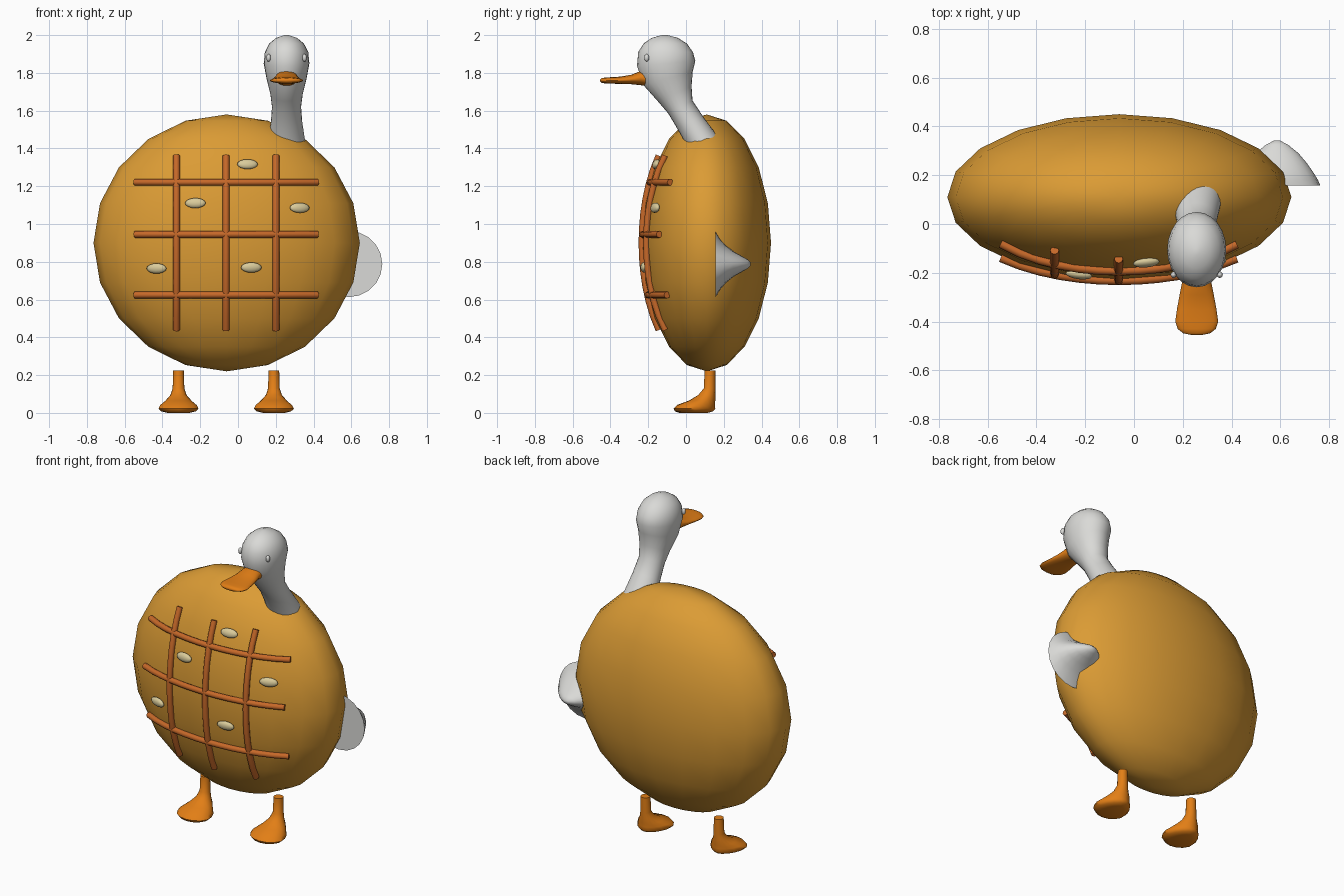
import bpy, bmesh, math
from math import sin, cos, radians, pi, sqrt
from mathutils import Vector

cube = bpy.data.objects.get("Cube")
if cube:
    bpy.data.objects.remove(cube, do_unlink=True)


def material(name, r, g, b):
    m = bpy.data.materials.new(name)
    m.use_nodes = True
    m.diffuse_color = (r, g, b, 1)
    m.node_tree.nodes["Principled BSDF"].inputs["Base Color"].default_value = (r, g, b, 1)
    return m


CRUST = material("golden crust", 0.71, 0.33, 0.035)
STRIP = material("baked strip", 0.57, 0.14, 0.022)
ORANGE = material("bill orange", 0.76, 0.21, 0.008)
WHITE = material("feather white", 0.70, 0.70, 0.68)
SEED = material("pale seed", 0.70, 0.60, 0.33)

CENTER = Vector((-0.06, 0.11, 0.90))
RADII = Vector((0.705, 0.34, 0.68))


def finish(name, bm, mat, angle=60):
    bmesh.ops.recalc_face_normals(bm, faces=bm.faces)
    me = bpy.data.meshes.new(name)
    bm.to_mesh(me)
    bm.free()
    me.materials.append(mat)
    ob = bpy.data.objects.new(name, me)
    bpy.context.collection.objects.link(ob)
    bpy.ops.object.select_all(action='DESELECT')
    ob.select_set(True)
    bpy.context.view_layer.objects.active = ob
    bpy.ops.object.shade_smooth_by_angle(angle=radians(angle))
    return ob


def loft(name, rings, mat, sides=20, shape=None):
    """Skin elliptical rings given as (centre, half axis a, half axis b)."""
    bm = bmesh.new()
    loops = []
    for c, a, b in rings:
        pts = [c + a * cos(2 * pi * i / sides) + b * sin(2 * pi * i / sides)
               for i in range(sides)]
        loops.append([bm.verts.new(shape(p) if shape else p) for p in pts])
    for lo, hi in zip(loops, loops[1:]):
        for i in range(sides):
            j = (i + 1) % sides
            bm.faces.new((lo[i], lo[j], hi[j], hi[i]))
    bm.faces.new(loops[0])
    bm.faces.new(loops[-1])
    return finish(name, bm, mat)


def ellipsoid(name, loc, radii, mat, segments=16, rings=8, direction=None):
    bm = bmesh.new()
    bmesh.ops.create_uvsphere(bm, u_segments=segments, v_segments=rings, radius=1)
    bmesh.ops.scale(bm, vec=radii, verts=bm.verts)
    ob = finish(name, bm, mat)
    ob.location = loc
    if direction:
        ob.rotation_euler = direction.to_track_quat('-Y', 'Z').to_euler()
    return ob


def on_front(x, z, lift=0.003):
    """Point and outward normal on the front of the body."""
    u, w = (x - CENTER.x) / RADII.x, (z - CENTER.z) / RADII.z
    v = -sqrt(1 - u * u - w * w)
    n = Vector((u / RADII.x, v / RADII.y, w / RADII.z)).normalized()
    return Vector((x, CENTER.y + RADII.y * v, z)) + n * lift, n


# Body
ellipsoid("body", CENTER, RADII, CRUST, 20, 10)

# Lattice strips that follow the body
def strip(name, start, end, steps=12):
    cu = bpy.data.curves.new(name, 'CURVE')
    cu.dimensions = '3D'
    cu.bevel_depth = 0.018
    cu.bevel_resolution = 2
    cu.use_fill_caps = True
    sp = cu.splines.new('POLY')
    sp.points.add(steps)
    for i, p in enumerate(sp.points):
        x, z = Vector(start).lerp(Vector(end), i / steps)
        p.co = (*on_front(x, z)[0], 1)
    sp.use_smooth = True
    cu.materials.append(STRIP)
    bpy.context.collection.objects.link(bpy.data.objects.new(name, cu))


for i, x in enumerate((-0.325, -0.063, 0.2)):
    strip(f"upright_strip_{i + 1}", (x, 0.44), (x, 1.36))
for i, z in enumerate((0.625, 0.945, 1.22)):
    strip(f"cross_strip_{i + 1}", (-0.545, z), (0.42, z))

# Seeds
for i, (x, z) in enumerate(((0.05, 1.315), (-0.225, 1.11), (0.325, 1.085),
                            (-0.43, 0.765), (0.07, 0.77))):
    p, n = on_front(x, z, 0.005)
    ellipsoid(f"seed_{i + 1}", p, (0.055, 0.018, 0.027), SEED, direction=n)

# Neck and head: y, z, half width, half depth, tilt
HX = 0.257
neck = ((0.11, 1.39, 0.105, 0.092, 25), (0.075, 1.455, 0.096, 0.082, 25),
        (0.02, 1.54, 0.083, 0.075, 27), (-0.03, 1.62, 0.077, 0.073, 28),
        (-0.06, 1.69, 0.086, 0.098, 24), (-0.095, 1.77, 0.106, 0.135, 15),
        (-0.105, 1.85, 0.121, 0.155, 5), (-0.108, 1.91, 0.115, 0.145, 0),
        (-0.11, 1.955, 0.092, 0.115, 0), (-0.112, 1.985, 0.056, 0.07, 0),
        (-0.113, 2.0, 0.012, 0.015, 0))
loft("neck_and_head",
     [(Vector((HX, y, z)), Vector((rx, 0, 0)),
       Vector((0, cos(radians(t)), sin(radians(t)))) * ry) for y, z, rx, ry, t in neck],
     WHITE, 24)

# Eyes
for name, s in (("left_eye", 1), ("right_eye", -1)):
    ellipsoid(name, (HX + s * 0.095, -0.208, 1.88), (0.012, 0.013, 0.02), WHITE)

# Bill: y, half width, bottom, top
bill = ((-0.18, 0.055, 1.725, 1.812), (-0.24, 0.06, 1.735, 1.81),
        (-0.29, 0.07, 1.74, 1.79), (-0.35, 0.081, 1.742, 1.78),
        (-0.4, 0.088, 1.743, 1.777), (-0.43, 0.078, 1.744, 1.775),
        (-0.448, 0.055, 1.748, 1.772), (-0.455, 0.02, 1.755, 1.765))
loft("bill", [(Vector((HX, y, (lo + hi) / 2)), Vector((rx, 0, 0)),
               Vector((0, 0, (hi - lo) / 2))) for y, rx, lo, hi in bill], ORANGE)

# Tail: y, half width, half height
tail = ((0.157, 0.178, 0.175), (0.18, 0.168, 0.135), (0.21, 0.15, 0.1),
        (0.25, 0.122, 0.068), (0.29, 0.088, 0.045), (0.325, 0.045, 0.025),
        (0.342, 0.012, 0.008))
loft("tail", [(Vector((0.586, y, 0.788)), Vector((rx, 0, 0)), Vector((0, 0, rz)))
              for y, rx, rz in tail], WHITE)

# Legs with feet that widen toward the toes: z, y, half width, half depth
leg = ((0.225, 0.127, 0.028, 0.028), (0.13, 0.125, 0.031, 0.031),
       (0.095, 0.11, 0.043, 0.045), (0.065, 0.085, 0.075, 0.07),
       (0.042, 0.053, 0.1, 0.1), (0.022, 0.045, 0.107, 0.11),
       (0.008, 0.042, 0.092, 0.1), (0.0, 0.04, 0.06, 0.075))
for name, fx in (("right_leg", -0.315), ("left_leg", 0.19)):
    def taper(p):
        low = max(0, min(1, (0.1 - p.z) / 0.06))
        k = 1 - low * max(-0.1, min(0.45, 2.6 * (p.y - 0.03)))
        return Vector((fx + (p.x - fx) * k, p.y, p.z))
    loft(name, [(Vector((fx, y, z)), Vector((rx, 0, 0)), Vector((0, ry, 0)))
                for z, y, rx, ry in leg], ORANGE, 16, taper)
